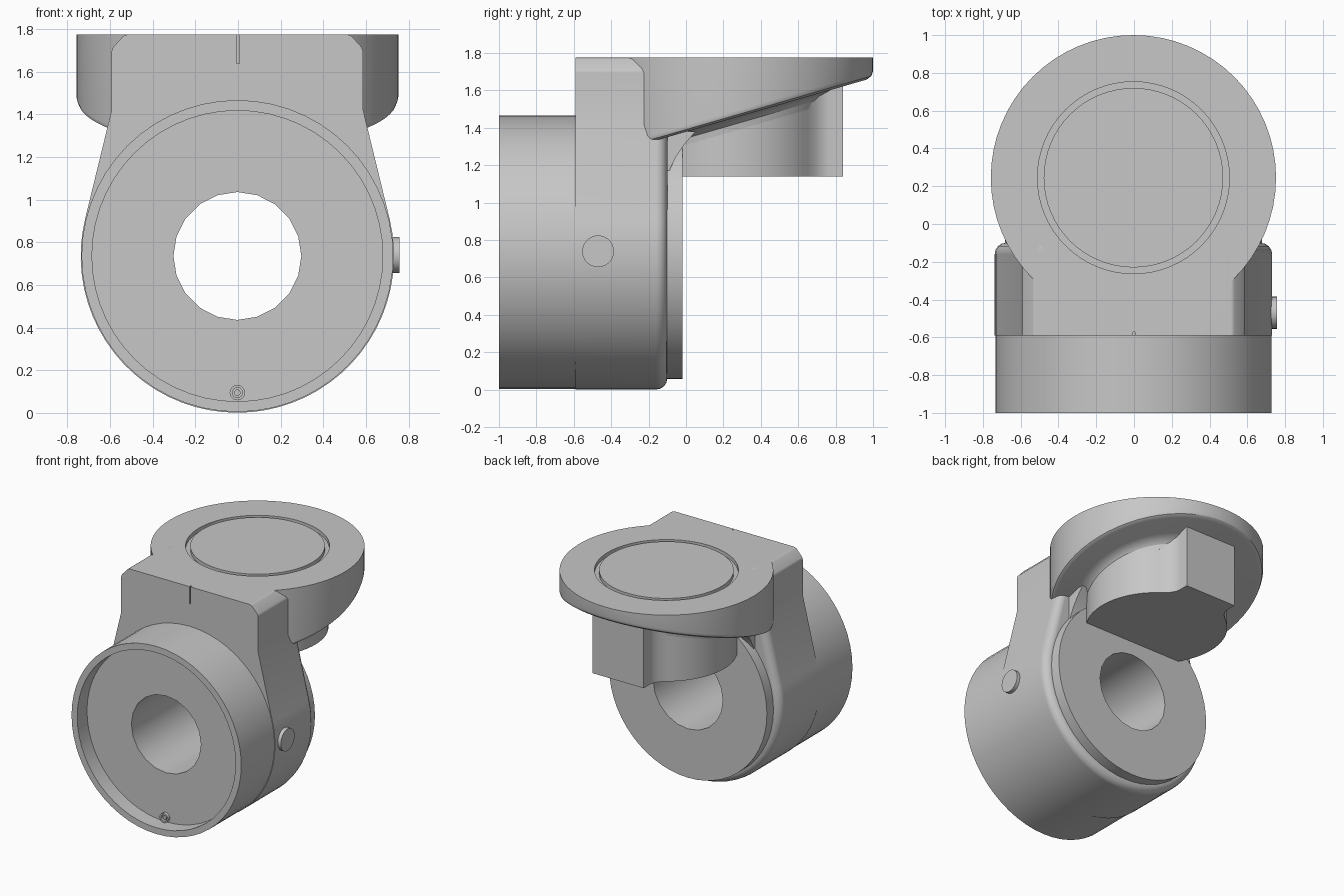
import bpy, bmesh
from math import sin, cos, radians

if "Cube" in bpy.data.objects:
    bpy.data.objects.remove(bpy.data.objects["Cube"], do_unlink=True)

CX = -0.003          # shared centre line
BARREL_Z = 0.736     # barrel axis height
FLANGE_Y = 0.245     # flange axis depth
TOP = 1.775

grey = bpy.data.materials.new("plain grey")
grey.use_nodes = True
colour = (0.57, 0.57, 0.57, 1)
grey.diffuse_color = colour
grey.node_tree.nodes["Principled BSDF"].inputs["Base Color"].default_value = colour


def circle(r, cx, cy, n=56, start=0.0, end=360.0):
    """Outline points of a full circle, or of an arc with both ends."""
    full = end - start >= 360
    count = n if full else n + 1
    angles = [radians(start + (end - start) * i / n) for i in range(count)]
    return [(cx + r * cos(a), cy + r * sin(a)) for a in angles]


def loft(name, rings):
    """Skin closed rings of 3D points and cap both ends."""
    bm = bmesh.new()
    rows = [[bm.verts.new(p) for p in ring] for ring in rings]
    bm.faces.new(rows[0])
    bm.faces.new(rows[-1])
    n = len(rows[0])
    for a, b in zip(rows, rows[1:]):
        for i in range(n):
            j = (i + 1) % n
            bm.faces.new((a[i], a[j], b[j], b[i]))
    bmesh.ops.recalc_face_normals(bm, faces=bm.faces)
    mesh = bpy.data.meshes.new(name)
    bm.to_mesh(mesh)
    bm.free()
    obj = bpy.data.objects.new(name, mesh)
    bpy.context.collection.objects.link(obj)
    mesh.materials.append(grey)
    return obj


def prism(name, outline, axis, a, b):
    """Extrude an outline along an axis."""
    def place(p, d):
        return {"x": (d, p[0], p[1]), "y": (p[0], d, p[1]), "z": (p[0], p[1], d)}[axis]
    return loft(name, [[place(p, d) for p in outline] for d in (a, b)])


def cut(obj, cutters):
    """Subtract the cutters and bake the result."""
    for c in cutters:
        mod = obj.modifiers.new("cut", "BOOLEAN")
        mod.operation, mod.solver, mod.object = "DIFFERENCE", "EXACT", c
    bpy.context.view_layer.update()
    done = bpy.data.meshes.new_from_object(
        obj.evaluated_get(bpy.context.evaluated_depsgraph_get()))
    obj.modifiers.clear()
    obj.data = done


# Cutters: through bore, front recess, top pocket and alignment notch
bore = prism("bore_cutter", circle(0.3, CX, BARREL_Z, 20), "y", -1.5, 0.5)
recess = prism("recess_cutter", circle(0.682, CX, BARREL_Z), "y", -1.5, -0.88)
pocket = prism("pocket_cutter", circle(0.6, CX, FLANGE_Y), "z", 1.6, 2)
notch = prism("notch_cutter", [(-0.006, -0.7), (0.006, -0.7), (0.006, -0.572),
                               (-0.006, -0.572)], "z", 1.64, 2)
cutters = [bore, recess, pocket, notch]

# Front barrel ring with recessed face
ring = prism("front_barrel", circle(0.731, CX, BARREL_Z), "y", -1, -0.587)
cut(ring, [bore, recess])


# Main body: round below, tangent sides, chamfered block on top
def body_ring(y, inset):
    """Body outline at one depth, drawn in by the inset below the top."""
    side = [(0.515, TOP), (0.535, 1.768), (0.583, 1.715), (0.59, 1.695), (0.59, 1.42)]
    side = [(x - inset, z) for x, z in side]
    points = [(CX + x, z) for x, z in side]
    points += circle(0.735 - inset, CX, BARREL_Z, 40, 13.7, -193.7)
    points += [(CX - x, z) for x, z in reversed(side)]
    return [(x, y, z) for x, z in points]


ROUND = 0.06
rounding = [(-0.1 - ROUND * (1 - sin(radians(a))), ROUND * (1 - cos(radians(a))))
            for a in (0, 22.5, 45, 67.5, 90)]
body = loft("main_body", [body_ring(-0.59, 0)] + [body_ring(y, d) for y, d in rounding])
cut(body, [bore, pocket, notch])

# Neck web: hollow curve from the body's back to the flange underside
prism("neck_web", [(-0.2, 1.1), (-0.1, 1.1), (-0.085, 1.18), (-0.05, 1.25),
                   (-0.01, 1.31), (0.05, 1.38), (-0.2, 1.38)], "x", CX - 0.52, CX + 0.52)

# Rear disc
disc = prism("rear_disc", circle(0.68, CX, BARREL_Z), "y", -0.12, -0.02)
cut(disc, [bore])

# Set screw: a collar with a smaller core
collar = prism("screw_collar", circle(0.036, CX, 0.095, 20), "y", -0.9, -0.875)
collar.location.y = -0.01
screw_hole = prism("screw_cutter", circle(0.024, CX, 0.095, 16), "y", -1, -0.8)
cut(collar, [screw_hole])
cutters.append(screw_hole)
prism("screw_core", circle(0.015, CX, 0.095, 12), "y", -0.9, -0.875)

# Side button
prism("side_button", circle(0.085, -0.47, 0.74, 28), "x", 0.68, 0.757)


# Top flange: turned profile whose underside follows a sloping plane
def slope(y):
    return 1.379 + 0.289 * y


profile = [(0.475, TOP, False), (0.475, TOP - 0.03, False), (0.508, TOP - 0.03, False),
           (0.508, TOP, False), (0.755, TOP, False), (0.755, 0.035, True),
           (0.746, 0.012, True), (0.722, 0, True), (0.57, 0, True),
           (0.525, -0.015, True), (0.505, -0.035, True), (0.5, -0.07, True)]
loft("top_flange", [[(x, y, z + slope(y) if sloped else z)
                     for x, y in circle(r, CX, FLANGE_Y, 64)]
                    for r, z, sloped in profile])

# Lower boss: round, flat in front, with a square tab at the back
half = circle(0.5, 0, 0, 16, -32, 55) + [(0.25, 0.445), (0.226, 0.485),
                                         (0.22, 0.52), (0.22, 0.595)]
boss_outline = [(CX + x, FLANGE_Y + y) for x, y in half]
boss_outline += [(CX - x, FLANGE_Y + y) for x, y in reversed(half)]
prism("lower_boss", boss_outline, "z", 1.14, 1.68)

# Remove cutters, then smooth the curved faces
for c in cutters:
    bpy.data.objects.remove(c, do_unlink=True)
for obj in list(bpy.context.scene.objects):
    if obj.type != "MESH":
        continue
    bpy.ops.object.select_all(action="DESELECT")
    obj.select_set(True)
    bpy.context.view_layer.objects.active = obj
    bpy.ops.object.shade_smooth_by_angle(angle=radians(30))
    weighted = obj.modifiers.new("even shading", "WEIGHTED_NORMAL")
    weighted.keep_sharp = True
